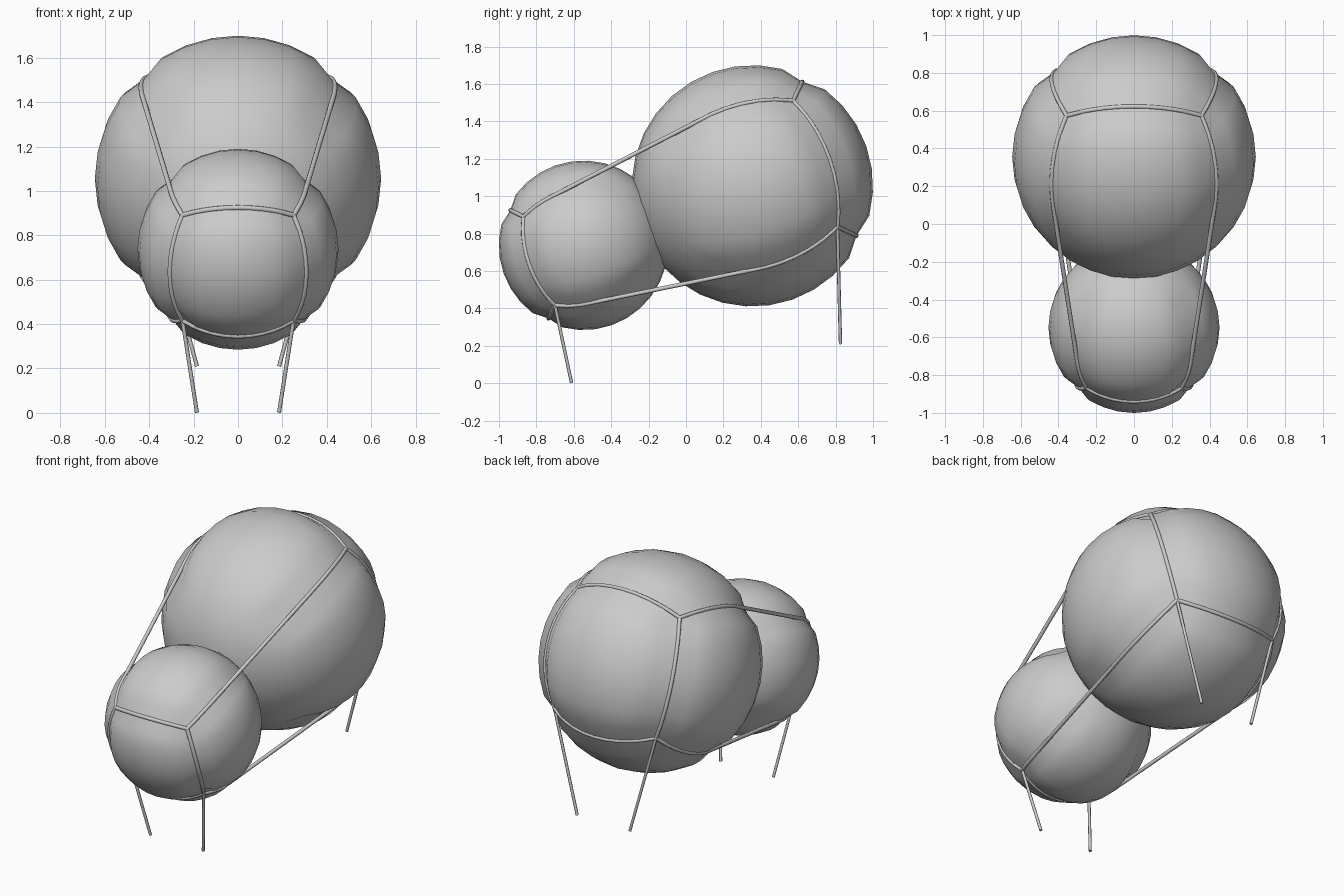
import bpy, bmesh, math
from mathutils import Vector, Matrix

if "Cube" in bpy.data.objects:
    bpy.data.objects.remove(bpy.data.objects["Cube"])

TILT = math.radians(19.4)
ROT = Matrix.Rotation(TILT, 3, 'X')
BIG = (Vector((0, 0.355, 1.055)), 0.645, 1)      # centre, radius, strapped end along local y
SMALL = (Vector((0, -0.548, 0.737)), 0.453, -1)
SINK = 0.957                                     # how far the wire presses into a ball
WIRE = 0.0115


# Ball: spherified cube whose strapped edges are pressed inward
def ball(name, spec):
    centre, radius, end = spec
    bm = bmesh.new()
    bmesh.ops.create_cube(bm, size=2)
    bmesh.ops.subdivide_edges(bm, edges=bm.edges[:], cuts=7, use_grid_fill=True)
    for v in bm.verts:
        c = v.co.copy()
        ex, ez = abs(c.x) > 0.999, abs(c.z) > 0.999
        strapped = (ex and ez) or (c.y * end > 0.999 and (ex or ez))
        d = Vector([math.tan(k * math.pi / 4) for k in c]).normalized()
        v.co = centre + ROT @ d * radius * (SINK if strapped else 1)
    bmesh.ops.recalc_face_normals(bm, faces=bm.faces[:])
    for f in bm.faces:
        f.smooth = True
    me = bpy.data.meshes.new(name)
    bm.to_mesh(me)
    bm.free()
    bpy.context.collection.objects.link(bpy.data.objects.new(name, me))


# Round wire through a list of points
def wire(name, pts, radius=WIRE):
    cu = bpy.data.curves.new(name, 'CURVE')
    cu.dimensions = '3D'
    cu.bevel_depth = radius
    cu.bevel_resolution = 2
    cu.use_fill_caps = True
    s = cu.splines.new('POLY')
    s.points.add(len(pts) - 1)
    for p, co in zip(s.points, pts):
        p.co = (*co, 1)
    s.use_smooth = True
    bpy.context.collection.objects.link(bpy.data.objects.new(name, cu))


def on_ball(spec, direction):
    return spec[0] + ROT @ Vector(direction).normalized() * spec[1] * SINK


# Great-circle arc between two directions on a ball
def arc(spec, a, b, n=10):
    a, b = Vector(a).normalized(), Vector(b).normalized()
    return [on_ball(spec, a.slerp(b, i / n)) for i in range(n + 1)]


ball("large_ball", BIG)
ball("small_ball", SMALL)

# Square wire loops around the outer ends of both balls
for label, spec in (("back", BIG), ("front", SMALL)):
    e = spec[2]
    corners = [(1, e, 1), (1, e, -1), (-1, e, -1), (-1, e, 1)]
    for i in range(4):
        wire(f"{label}_loop_wire_{i}", arc(spec, corners[i], corners[(i + 1) % 4]))

# Four long wires bridging the balls along their common tangent
dist = (BIG[0] - SMALL[0]).length
s = (BIG[1] - SMALL[1]) * SINK / dist
h = math.sqrt((1 - s * s) / 2)
for sx in (1, -1):
    for sz in (1, -1):
        tangent = (sx * h, -s, sz * h)
        wire(f"long_wire_{sx}_{sz}",
             arc(BIG, (sx, 1, sz), tangent) + arc(SMALL, tangent, (sx, -1, sz)))

# Thin legs hanging from the lower corners
for side in (1, -1):
    wire(f"front_leg_{side}", [on_ball(SMALL, (side, -1, -1)), (side * 0.185, -0.612, 0.002)], 0.009)
    wire(f"back_leg_{side}", [on_ball(BIG, (side, 1, -1)), (side * 0.185, 0.826, 0.21)], 0.009)
